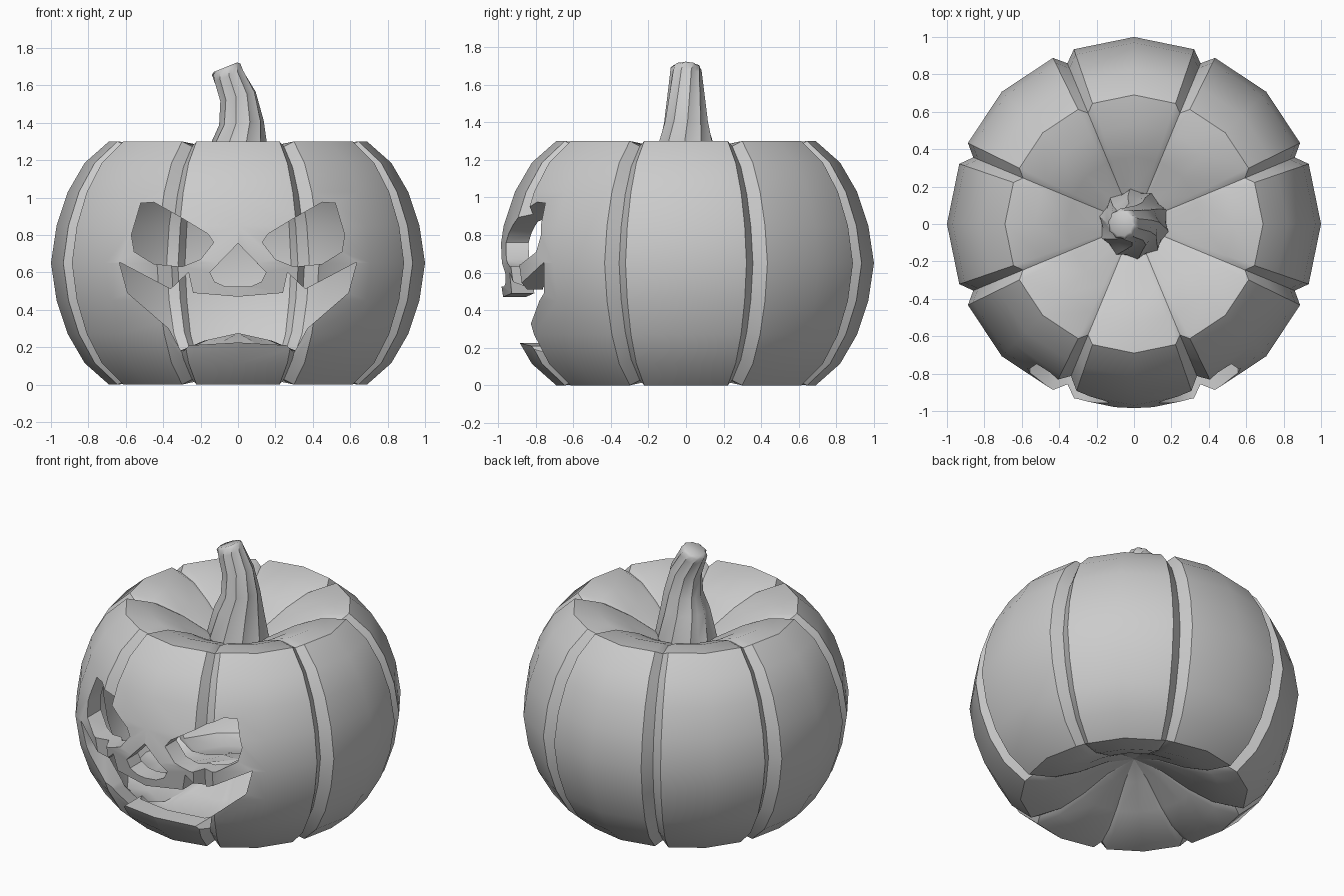
import bpy, bmesh
from math import sin, cos, radians, pi
from mathutils import Vector, Matrix

if "Cube" in bpy.data.objects:
    bpy.data.objects.remove(bpy.data.objects["Cube"])


def make_object(name, bm):
    mesh = bpy.data.meshes.new(name)
    bm.to_mesh(mesh)
    bm.free()
    obj = bpy.data.objects.new(name, mesh)
    bpy.context.collection.objects.link(obj)
    return obj


def activate(obj):
    bpy.ops.object.select_all(action='DESELECT')
    obj.select_set(True)
    bpy.context.view_layer.objects.active = obj


def skin(bm, rings, start=None, end=None):
    """Bridge closed vertex rings; close ends with a pole vertex or a cap."""
    faces = []
    n = len(rings[0])
    for a, b in zip(rings, rings[1:]):
        for i in range(n):
            j = (i + 1) % n
            faces.append(bm.faces.new((a[i], a[j], b[j], b[i])))
    for ring, pole, flip in ((rings[0], start, True), (rings[-1], end, False)):
        if pole is None:
            faces.append(bm.faces.new(ring[::-1] if flip else ring))
            continue
        for i in range(n):
            tri = (ring[i], ring[(i + 1) % n], pole)
            faces.append(bm.faces.new(tri[::-1] if flip else tri))
    return faces


# Ribbed shell: eight bulging segments with a narrow groove between them
MID = 0.65
COLUMNS = [(-22.5, 1.0, 1), (-19, 0.988, 0), (0, 1.0, 0), (19, 0.988, 0)]


def ribbed_shell(bm, half, groove):
    """half = lower (r, z) profile from pole to equator, mirrored upward."""
    profile = half + [(r, 2 * MID - z) for r, z in half[-2::-1]]
    rings = []
    for r, z in profile[1:-1]:
        ring = []
        for seg in range(8):
            for ang, scale, is_groove in COLUMNS:
                a = radians(seg * 45 + ang)
                k = is_groove * groove * min(1, r / 0.6)
                rr = r * scale * (1 - k)
                zz = MID + (z - MID) * (1 - 0.6 * k)
                ring.append(bm.verts.new((rr * cos(a), rr * sin(a), zz)))
        rings.append(ring)
    low = bm.verts.new((0, 0, profile[0][1]))
    high = bm.verts.new((0, 0, profile[-1][1]))
    return skin(bm, rings, low, high)


bm = bmesh.new()
ribbed_shell(bm, [(0, 0.25), (0.18, 0.19), (0.36, 0.085), (0.53, 0.015), (0.69, 0.0),
                  (0.82, 0.115), (0.91, 0.27), (0.97, 0.45), (1.0, MID)], 0.07)
cavity = ribbed_shell(bm, [(0, 0.275), (0.18, 0.235), (0.36, 0.16), (0.55, 0.11), (0.68, 0.14),
                           (0.79, 0.27), (0.85, 0.45), (0.88, MID)], 0.05)
bmesh.ops.reverse_faces(bm, faces=cavity)
pumpkin = make_object("carved_pumpkin", bm)

# Face cutouts: straight prisms pushed through the front wall
eye = [(0.52, 0.97), (0.45, 0.975), (0.30, 0.89), (0.16, 0.805), (0.13, 0.76), (0.20, 0.67),
       (0.30, 0.63), (0.45, 0.645), (0.555, 0.71), (0.57, 0.80)]
nose_half = [(0, 0.755), (0.15, 0.60), (0.125, 0.55), (0.07, 0.525)]
mouth_half = [(0, 0.47), (0.24, 0.49), (0.265, 0.60), (0.36, 0.51), (0.635, 0.655),
              (0.59, 0.49), (0.37, 0.30), (0.30, 0.17), (0.26, 0.21), (0, 0.225)]


def mirrored(half):
    return half + [(-x, z) for x, z in half[::-1] if x > 0]


bm = bmesh.new()
for outline in (eye, [(-x, z) for x, z in eye], mirrored(nose_half), mirrored(mouth_half)):
    skin(bm, [[bm.verts.new((x, y, z)) for x, z in outline] for y in (-1.3, -0.45)])
bmesh.ops.recalc_face_normals(bm, faces=bm.faces[:])
cutter = make_object("face_cutter", bm)
cutter.hide_render = True

mod = pumpkin.modifiers.new("carve", 'BOOLEAN')
mod.operation = 'DIFFERENCE'
mod.solver = 'EXACT'
mod.object = cutter
activate(pumpkin)
bpy.ops.object.modifier_apply(modifier=mod.name)
bpy.data.objects.remove(cutter)
bpy.ops.object.shade_smooth_by_angle(angle=radians(35))

# Stem: bent, tapering and twisted with shallow ribs (x, z, radius, tilt)
stem_path = [(0, 1.04, 0.20, 0), (0, 1.14, 0.185, 0), (0.005, 1.29, 0.15, 0),
             (0.018, 1.40, 0.12, -6), (0.0, 1.54, 0.10, -15), (-0.05, 1.65, 0.086, -22),
             (-0.063, 1.685, 0.083, -22), (-0.067, 1.697, 0.068, -22)]
bm = bmesh.new()
rings = []
for level, (x, z, r, tilt) in enumerate(stem_path):
    turn = Matrix.Rotation(radians(tilt), 3, 'Y')
    ring = []
    for i in range(20):
        a = 2 * pi * i / 20 + level * 0.13
        rr = r * (1.0 if i % 2 else 0.9)
        ring.append(bm.verts.new(Vector((x, 0, z)) + turn @ Vector((rr * cos(a), rr * sin(a), 0))))
    rings.append(ring)
skin(bm, rings)
stem = make_object("stem", bm)
activate(stem)
bpy.ops.object.shade_smooth_by_angle(angle=radians(50))
